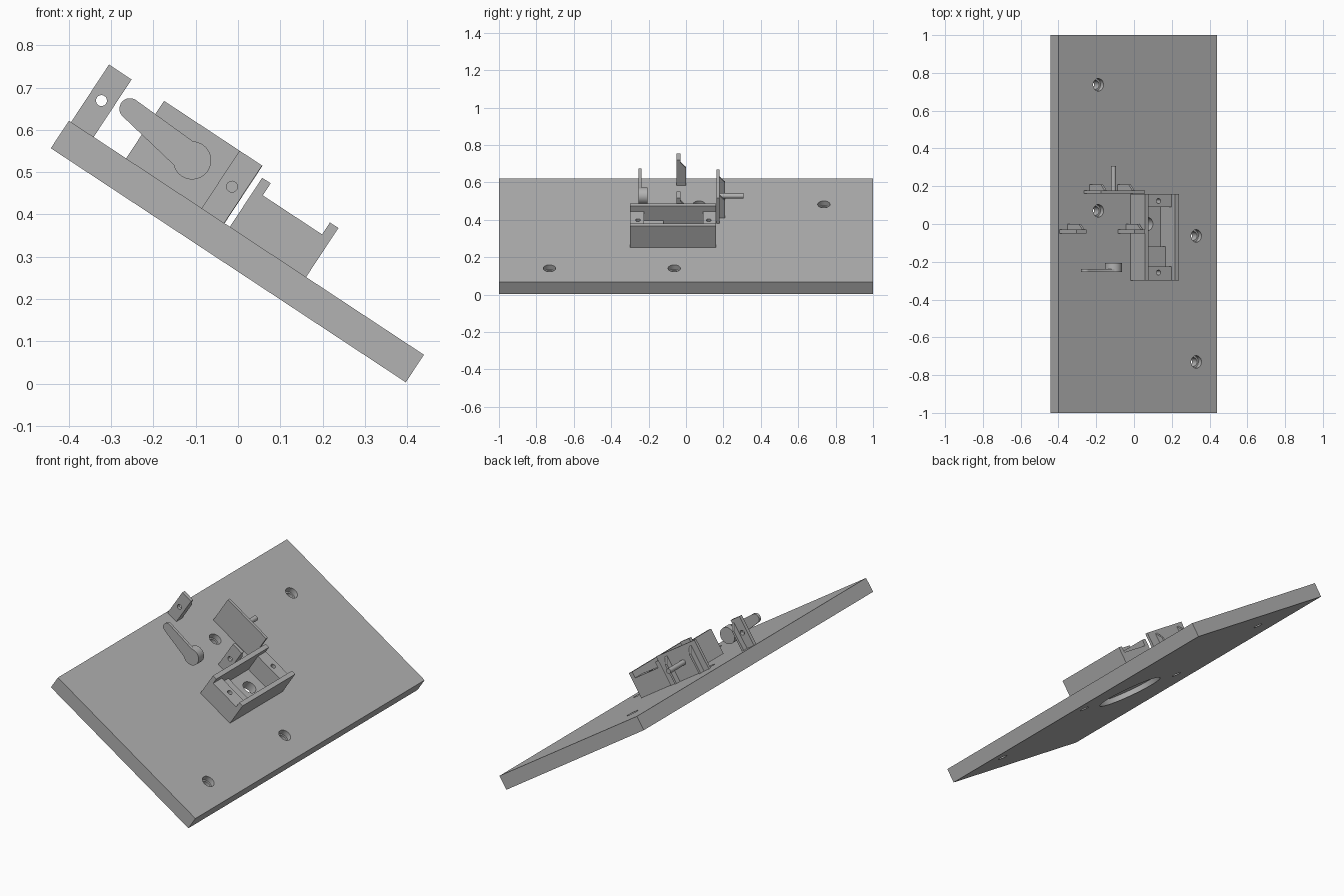
import bpy, bmesh, math
from mathutils import Matrix, Vector

if "Cube" in bpy.data.objects:
    bpy.data.objects.remove(bpy.data.objects["Cube"], do_unlink=True)

# Parts are laid out on a flat board (x along slope, z off the board), then tilted
TILT = Matrix.Translation((0.02, 0, 0.345)) @ Matrix.Rotation(math.radians(33.4), 4, "Y")

grey = bpy.data.materials.new("plain_grey")
grey.use_nodes = True
GREY = (0.45, 0.45, 0.45, 1)
grey.diffuse_color = GREY
grey.node_tree.nodes["Principled BSDF"].inputs["Base Color"].default_value = GREY


def prism(name, points, sweep):
    """Extrude a closed outline along a vector."""
    bm = bmesh.new()
    face = bm.faces.new([bm.verts.new(p) for p in points])
    new = bmesh.ops.extrude_face_region(bm, geom=[face])["geom"]
    moved = [v for v in new if isinstance(v, bmesh.types.BMVert)]
    bmesh.ops.translate(bm, vec=Vector(sweep), verts=moved)
    bmesh.ops.recalc_face_normals(bm, faces=bm.faces)
    bm.transform(TILT)
    mesh = bpy.data.meshes.new(name)
    bm.to_mesh(mesh)
    bm.free()
    mesh.materials.append(grey)
    obj = bpy.data.objects.new(name, mesh)
    bpy.context.collection.objects.link(obj)
    return obj


def box(name, x0, x1, y0, y1, z0, z1):
    return prism(name, [(x0, y0, z0), (x1, y0, z0), (x1, y1, z0), (x0, y1, z0)], (0, 0, z1 - z0))


def arc(cx, cz, r, a0, a1, n):
    angles = [a0 + (a1 - a0) * i / n for i in range(n + 1)]
    return [(cx + r * math.cos(a), cz + r * math.sin(a)) for a in angles]


def post(name, x, y, r, z0, z1, n=32):
    """Cylinder standing off the board."""
    ring = arc(x, y, r, 0, math.tau, n)[:-1]
    return prism(name, [(a, b, z0) for a, b in ring], (0, 0, z1 - z0))


def pin(name, x, z, r, y0, y1, n=32):
    """Cylinder lying across the board."""
    ring = arc(x, z, r, 0, math.tau, n)[:-1]
    return prism(name, [(a, y0, b) for a, b in ring], (0, y1 - y0, 0))


def combine(obj, others, operation):
    bpy.context.view_layer.objects.active = obj
    for other in others:
        mod = obj.modifiers.new("combine", "BOOLEAN")
        mod.operation, mod.solver, mod.object = operation, "EXACT", other
        bpy.ops.object.modifier_apply(modifier=mod.name)
        bpy.data.objects.remove(other, do_unlink=True)


def smooth(obj):
    bpy.ops.object.select_all(action="DESELECT")
    obj.select_set(True)
    bpy.context.view_layer.objects.active = obj
    bpy.ops.object.shade_smooth_by_angle(angle=math.radians(30))


# Base board with counterbored screw holes and a round recess underneath
board = box("base_board", -0.503, 0.503, -1, 1, -0.078, 0)
cuts = []
for x, y in ((-0.25, 0.737), (-0.25, 0.07), (0.371, -0.063), (0.371, -0.73)):
    cuts += [post("cut", x, y, 0.033, -0.03, 0.02), post("cut", x, y, 0.024, -0.1, 0.01)]
cuts += [post("cut", 0.06, 0, 0.175, -0.1, -0.05, 64), post("cut", 0.06, 0, 0.036, -0.09, 0.02)]
combine(board, cuts, "DIFFERENCE")
smooth(board)

# Open housing: two tall long walls, lower ends with screw holes
X0, X1, WALL, TALL, LOW = -0.047, 0.169, 0.024, 0.139, 0.105
outline = [(X0, 0), (X1, 0), (X1, TALL), (X1 - WALL, TALL), (X1 - WALL, LOW),
           (X0 + WALL, LOW), (X0 + WALL, TALL), (X0, TALL)]
housing = prism("housing", [(x, -0.3, z) for x, z in outline], (0, 0.46, 0))
cuts = [box("cut", X0 + WALL, X1 - WALL, -0.225, 0.09, -0.02, 0.2)]
cuts += [post("cut", 0.0625, y, 0.013, 0.05, 0.12, 20) for y in (-0.257, 0.122)]
combine(housing, cuts, "DIFFERENCE")
smooth(housing)
box("housing_step", X0 + WALL, X1 - WALL, -0.225, -0.12, 0, 0.045)


def rib(name, x, y):
    """Thin upright rib with a sloped top, behind a plate."""
    side = [(y, 0), (y + 0.03, 0), (y + 0.03, 0.11), (y, 0.145)]
    return prism(name, [(x, a, z) for a, z in side], (0.013, 0, 0))


# Two small drilled brackets
for name, x in (("upper_bracket", -0.497), ("lower_bracket", -0.127)):
    plate = box(name, x, x + 0.064, -0.05, -0.03, 0, 0.163)
    combine(plate, [pin("cut", x + 0.032, 0.082, 0.013, -0.1, 0.1, 24)], "DIFFERENCE")
    smooth(plate)
    rib(name + "_rib", x + 0.051, -0.03)

# Side plate with two ribs and a pivot pin
box("side_plate", -0.341, -0.062, 0.162, 0.178, 0, 0.163)
for i, x in enumerate((-0.306, -0.13)):
    rib(f"side_plate_rib_{i + 1}", x, 0.178)
HUB = (-0.208, 0.082)
smooth(pin("pivot_pin", *HUB, 0.014, 0.178, 0.308))

# Lever: tapered arm with round tip, and a thicker hub
TIP = (-0.398, 0.103)
aim = math.atan2(TIP[1] - HUB[1], TIP[0] - HUB[0])
gap = 0.93
arm = arc(*TIP, 0.025, aim - math.pi / 2, aim + math.pi / 2, 16)
arm += arc(*HUB, 0.045, aim + gap, aim + math.tau - gap, 36)
lever = prism("lever", [(x, -0.253, z) for x, z in arm], (0, 0.016, 0))
smooth(lever)
smooth(pin("lever_hub", *HUB, 0.045, -0.238, -0.206, 48))
